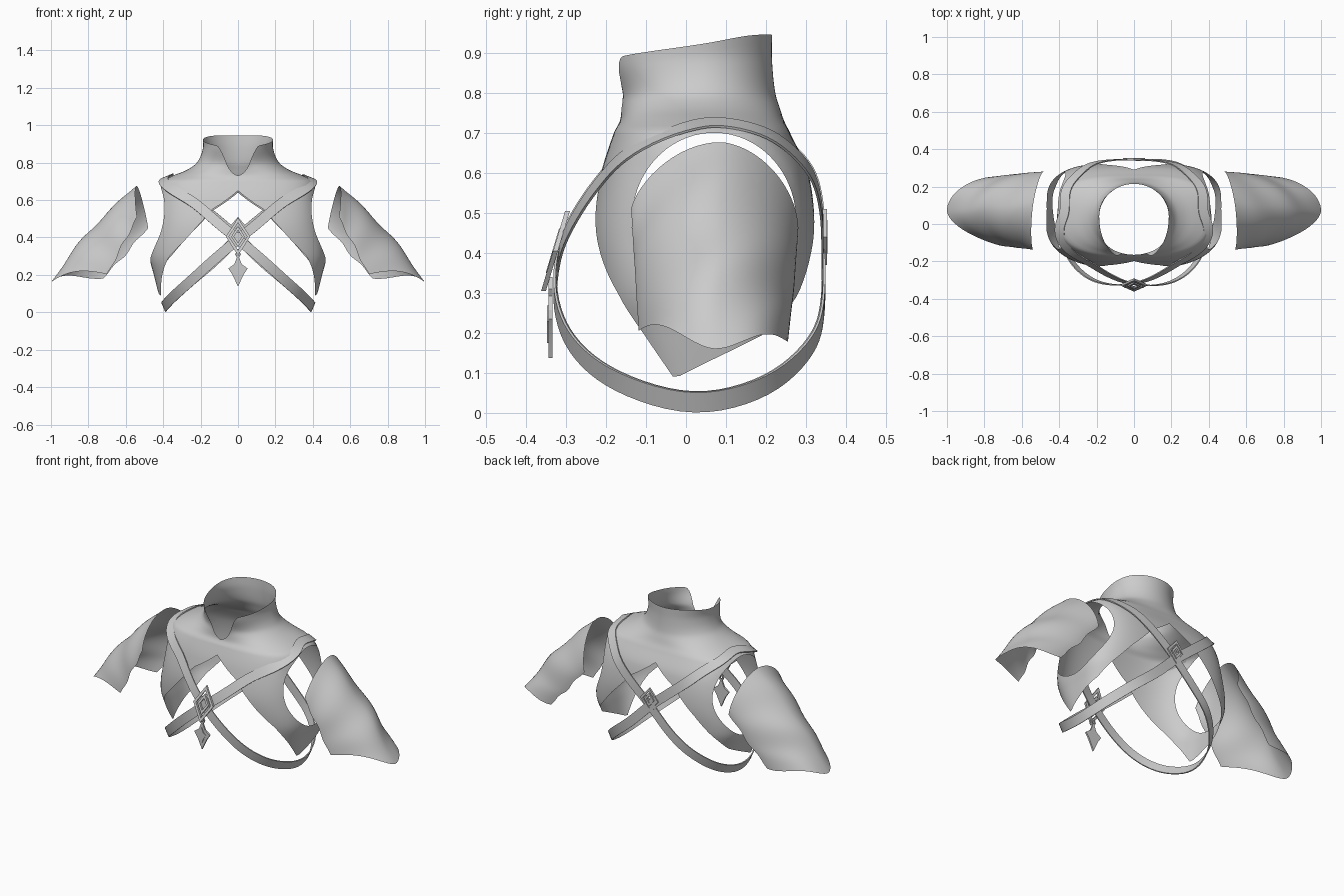
import bpy, bmesh, math
from mathutils import Vector

if "Cube" in bpy.data.objects:
    bpy.data.objects.remove(bpy.data.objects["Cube"])

grey = bpy.data.materials.new("light_grey")
grey.diffuse_color = (0.6, 0.6, 0.6, 1)
grey.use_nodes = True
grey.node_tree.nodes["Principled BSDF"].inputs["Base Color"].default_value = grey.diffuse_color


def finish(name, verts, faces, angle=40):
    me = bpy.data.meshes.new(name)
    me.from_pydata([tuple(v) for v in verts], [], faces)
    bm = bmesh.new()
    bm.from_mesh(me)
    bmesh.ops.recalc_face_normals(bm, faces=bm.faces)
    bm.to_mesh(me)
    bm.free()
    me.materials.append(grey)
    ob = bpy.data.objects.new(name, me)
    bpy.context.collection.objects.link(ob)
    bpy.ops.object.select_all(action='DESELECT')
    ob.select_set(True)
    bpy.context.view_layer.objects.active = ob
    bpy.ops.object.shade_smooth_by_angle(angle=math.radians(angle))
    return ob


def curve(pts, x, col=1, smooth=True):
    """Interpolation through rows sorted by their first value."""
    x = min(max(x, pts[0][0]), pts[-1][0])
    i = max(k for k in range(len(pts) - 1) if pts[k][0] <= x)

    def slope(k):
        a, b = pts[max(k - 1, 0)], pts[min(k + 1, len(pts) - 1)]
        return (b[col] - a[col]) / (b[0] - a[0])
    p, q = pts[i], pts[i + 1]
    h = q[0] - p[0]
    t = (x - p[0]) / h
    if not smooth:
        return p[col] + (q[col] - p[col]) * t
    return ((2*t**3 - 3*t*t + 1) * p[col] + (t**3 - 2*t*t + t) * h * slope(i)
            + (3*t*t - 2*t**3) * q[col] + (t**3 - t*t) * h * slope(i + 1))


# Torso section by height: z, half width, front depth, back depth,
# front squareness, back squareness
SECTION = [(.08, .42, .20, .24, 2.6, 3), (.20, .45, .24, .25, 2.8, 3.4),
           (.30, .472, .263, .27, 2.9, 3.8), (.45, .45, .278, .285, 2.9, 3.8),
           (.60, .425, .252, .265, 2.9, 3.6), (.70, .408, .22, .22, 2.6, 3),
           (.73, .35, .205, .205, 2.3, 2.5), (.76, .275, .203, .195, 2.1, 2.2),
           (.80, .22, .206, .183, 2, 2), (.88, .187, .24, .175, 2.1, 2),
           (.95, .192, .25, .175, 2.1, 2)]
# Edge heights by angle from the front
HEM = [(0, .65), (28, .55), (48, .39), (60, .3), (70, .2), (80.5, .085),
       (98, .15), (111, .2), (124, .3), (135, .40), (153, .54), (180, .64)]
COLLAR = [(0, .73), (8, .745), (16, .785), (22, .85), (27, .885),
          (32, .893), (90, .922), (130, .943), (180, .945)]
YC = .04


def radius(ang, z):
    s, c = abs(math.sin(ang)), math.cos(ang)
    a, f, b, nf, nb = (curve(SECTION, z, k) for k in range(1, 6))
    n = nf if c > 0 else nb
    return ((s / a)**n + (abs(c) / (f if c > 0 else b))**n)**(-1 / n)


def side_x(y, z):
    a, f, b, nf, nb = (curve(SECTION, z, k) for k in range(1, 6))
    n, d = (nf, f) if y < YC else (nb, b)
    return a * max(1 - (abs(y - YC) / d)**n, 0)**(1 / n)


def fold(ang):
    d = abs(math.degrees(ang)) % 360
    return min(d, 360 - d)


def hem_at(ang):
    return curve(HEM, fold(ang), 1, False)


# Bodice with collar, open front, arched hem and armholes
N, UP, LOW = 144, 20, 40
AY, AZ, RY, RZ = .07, .48, .205, .22
verts, faces = [], []
for j in range(UP + LOW + 1):
    for i in range(N):
        ang = 2 * math.pi * i / N
        top, hem = curve(COLLAR, fold(ang)), hem_at(ang)
        if j <= UP:
            z = top + (.70 - top) * (j / UP)**.8
        else:
            z = .70 + (hem - .70) * (j - UP) / LOW
        r = radius(ang, z)
        verts.append(Vector((r * math.sin(ang), YC - r * math.cos(ang), z)))


def hole(v):
    return math.hypot((v.y - AY) / RY, (v.z - AZ) / RZ) if abs(v.x) > .1 else 9


rim, kept = set(), set()
for j in range(UP + LOW):
    for i in range(N):
        f = (j*N + i, j*N + (i+1) % N, (j+1)*N + (i+1) % N, (j+1)*N + i)
        if hole(sum((verts[k] for k in f), Vector()) / 4) < 1:
            rim.update(f)
        else:
            faces.append(f)
            kept.update(f)
rim |= {k for k in kept if hole(verts[k]) < 1}
for k in rim & kept:              # pull the rim onto a clean oval
    v, h = verts[k], hole(verts[k])
    v.y, v.z = AY + (v.y - AY) / h, AZ + (v.z - AZ) / h
    v.x = math.copysign(side_x(v.y, v.z), v.x)
used = sorted(kept)
index = {k: n for n, k in enumerate(used)}
finish("bodice", [verts[k] for k in used],
       [[index[k] for k in f] for f in faces], 60)

# Crossed harness straps: flat closed ribbons
PATH = [(.355, .09, .724), (.345, 0, .71), (.31, -.12, .65),
        (.22, -.215, .575), (.1, -.285, .47), (0, -.315, .39),
        (-.13, -.322, .28), (-.25, -.28, .17), (-.35, -.17, .08),
        (-.398, .02, .025), (-.36, .2, .07), (-.25, .31, .17),
        (-.13, .338, .27), (0, .338, .4), (.13, .335, .51),
        (.25, .305, .61), (.33, .21, .69)]


def strap(name, side, lift):
    pts, n, sub = [Vector(p) for p in PATH], len(PATH), 6
    line = []
    for i in range(n):
        a, b, c, d = (pts[(i + k) % n] for k in (-1, 0, 1, 2))
        for s in range(sub):
            t = s / sub
            p = .5 * (2*b + (c-a)*t + (2*a-5*b+4*c-d)*t*t + (3*b-a-3*c+d)*t**3)
            ang = math.atan2(p.x, YC - p.y)
            if p.z > hem_at(ang):      # rest on the cloth
                r = max(math.hypot(p.x, p.y - YC), radius(ang, p.z) + .006)
                p.x, p.y = r * math.sin(ang), YC - r * math.cos(ang)
            line.append(p)
    m = len(line)
    for _ in range(5):
        line = [(line[i - 1] + 2 * line[i] + line[(i + 1) % m]) / 4
                for i in range(m)]
    vs, fs = [], []
    for i, p in enumerate(line):
        t = (line[(i + 1) % m] - line[i - 1]).normalized()
        k = .55 * p.z / .72            # ribbon twists to lie on the shoulder
        w = Vector((-.37 - k, 0, .93 - k))
        w = (w - w.dot(t) * t).normalized()
        o = t.cross(w)
        if o.dot(p - Vector((0, .02, .385))) < 0:
            o = -o
        for a, b in ((-1, 0), (1, 0), (1, 1), (-1, 1)):
            q = p + w * a * .027 + o * (b * .006 + lift)
            vs.append((q.x * side, q.y, q.z))
        for k in range(4):
            fs.append((i*4 + k, i*4 + (k+1) % 4,
                       (i+1) % m*4 + (k+1) % 4, (i+1) % m*4 + k))
    finish(name, vs, fs)


strap("strap_left", 1, 0)
strap("strap_right", -1, .003)


# Ornaments: extruded outlines, either solid or as a frame
def plate(name, outline, y, z, thick, lean=0, inner=None):
    n, vs, fs = len(outline), [], []
    for dy in (-thick / 2, thick / 2):
        for s in ((1, inner) if inner else (1,)):
            vs += [(x * s, y + dy + lean * h * s, z + h * s) for x, h in outline]
    if inner:
        order = (0, n, 3*n, 2*n)
        for a, b in zip(order, order[1:] + order[:1]):
            fs += [(a+i, a+(i+1) % n, b+(i+1) % n, b+i) for i in range(n)]
    else:
        fs = [tuple(range(n)), tuple(range(n, 2*n))]
        fs += [(i, (i+1) % n, n+(i+1) % n, n+i) for i in range(n)]
    return finish(name, vs, fs, 20)


def rhombus(w, h):
    return [(0, h), (w, 0), (0, -h), (-w, 0)]


plate("front_buckle_frame", rhombus(.066, .1), -.326, .405, .012, .3, .74)
plate("front_buckle_core", rhombus(.036, .056), -.328, .405, .012, .3, .6)
plate("back_buckle_frame", rhombus(.06, .07), .346, .44, .012, 0, .72)
plate("back_buckle_core", rhombus(.032, .042), .347, .44, .012, 0, .5)
plate("pendant_link", rhombus(.016, .03), -.338, .31, .01, 0, .5)
star = [(0, .085), (.02, .035), (.052, .012), (.03, -.02),
        (0, -.085), (-.03, -.02), (-.052, .012), (-.02, .035)]
plate("pendant", star, -.338, .222, .01)
plate("pendant_center", [(x * .55, h * .55) for x, h in star], -.341, .222, .012)

# Loose sleeves: draped shells, open along the underside
RIDGE = [(0, .54, .10, .675), (1, .67, .09, .56), (2, .80, .08, .43),
         (3, .90, .07, .30), (4, 1.0, .07, .16)]
FRONT = [(0, .54, -.137, .51), (2, .615, -.128, .36), (4, .70, -.118, .205)]
BACK = [(0, .48, .28, .45), (2, .60, .27, .315), (4, .72, .255, .18)]
ROWS, COLS = 28, 32


def sleeve(name, side):
    vs, fs, w = [], [], COLS + 1
    for j in range(ROWS + 1):
        t = 4 * j / ROWS
        o, f, b = (Vector([curve(p, t, k) for k in (1, 2, 3)])
                   for p in (RIDGE, FRONT, BACK))
        mid = (f + b) / 2
        for i in range(w):
            a = math.pi * (i / COLS - .5)
            s = math.copysign(abs(math.sin(a))**1.1, a)
            e = 1.3 + .09 * t if a < 0 else 1.2 - .04 * t
            p = mid + (b - f) / 2 * s + (o - mid) * max(math.cos(a), 0)**e
            p.z += .035 * (t / 4)**3 * math.sin(2 * a)**2
            fold_amt = .007 * math.sin(math.pi * t / 4) * math.sin(3*t + 3*a)
            p += Vector((.7, 0, .7)) * fold_amt
            vs.append((p.x * side, p.y, p.z))
    for j in range(ROWS):
        for i in range(COLS):
            fs.append((j*w + i, j*w + i + 1, (j+1)*w + i + 1, (j+1)*w + i))
    finish(name, vs, fs, 60)


sleeve("sleeve_left", 1)
sleeve("sleeve_right", -1)
